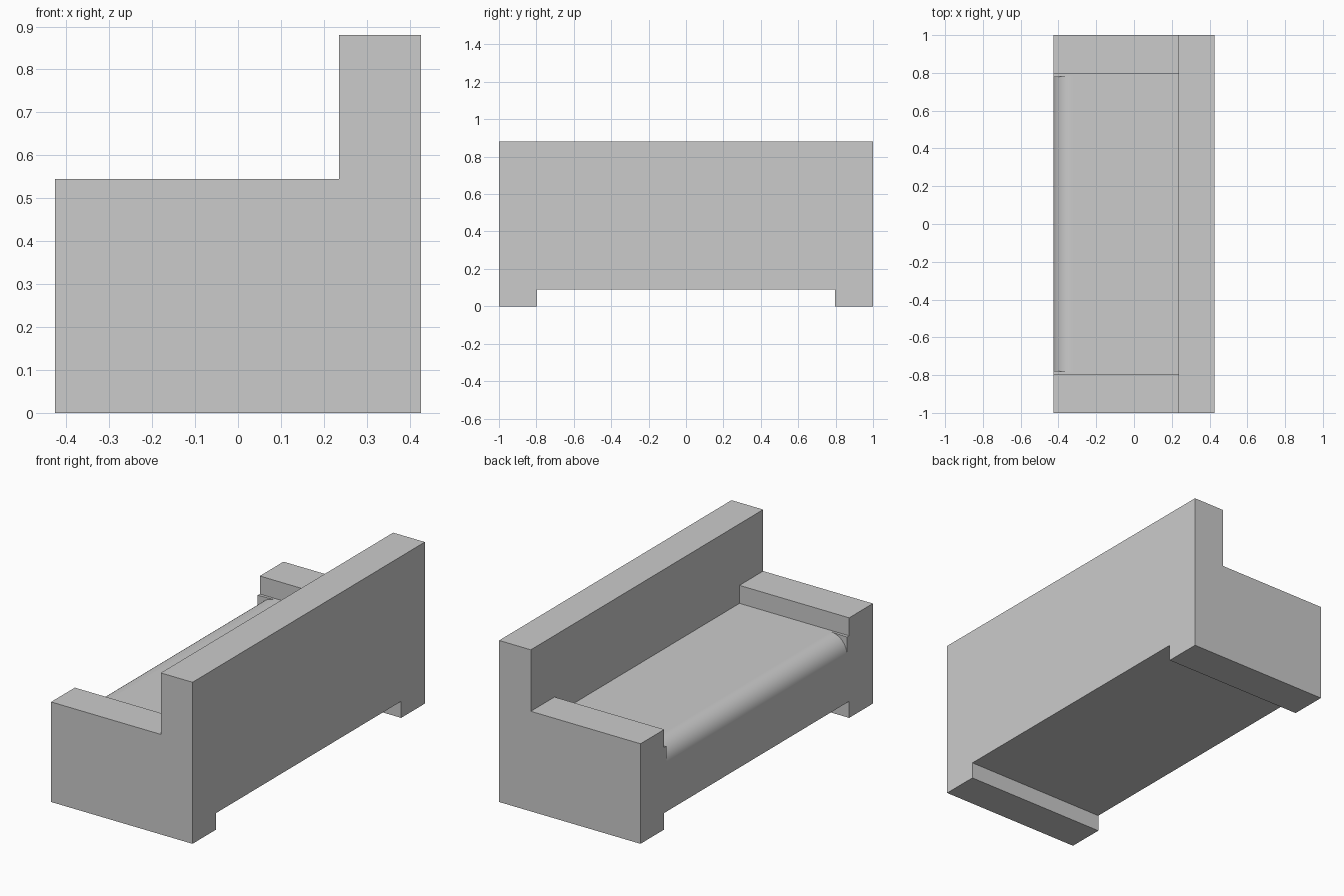
import bpy, bmesh
from math import sin, cos, pi

if "Cube" in bpy.data.objects:
    bpy.data.objects.remove(bpy.data.objects["Cube"])

FRONT, REAR = -0.426, 0.426      # depth limits (x)
BACK_X = 0.235                   # front face of the backrest
INNER = 0.796                    # inner face of the arms (|y|)
FLOOR, SEAT, ARM, TOP = 0.09, 0.447, 0.545, 0.88
R = 0.1                          # roll on the front edge of the seat


def prism(name, points, direction):
    """Closed prism: extrude a planar loop of points along a vector."""
    bm = bmesh.new()
    face = bm.faces.new([bm.verts.new(p) for p in points])
    ext = bmesh.ops.extrude_face_region(bm, geom=[face], use_keep_orig=True)
    verts = [v for v in ext["geom"] if isinstance(v, bmesh.types.BMVert)]
    bmesh.ops.translate(bm, verts=verts, vec=direction)
    bmesh.ops.recalc_face_normals(bm, faces=bm.faces[:])
    mesh = bpy.data.meshes.new(name)
    bm.to_mesh(mesh)
    bm.free()
    obj = bpy.data.objects.new(name, mesh)
    bpy.context.collection.objects.link(obj)
    return obj


def box(name, x0, x1, y0, y1, z0, z1):
    loop = [(x0, y0, z0), (x1, y0, z0), (x1, y1, z0), (x0, y1, z0)]
    return prism(name, loop, (0, 0, z1 - z0))


# Seat and base: side profile with a rolled front edge
N = 12
roll = [(FRONT + R - R * cos(a), -INNER, SEAT - R + R * sin(a))
        for a in (i * pi / 2 / N for i in range(N + 1))]
profile = [(FRONT, -INNER, FLOOR)] + roll + [
    (BACK_X, -INNER, SEAT), (BACK_X, -INNER, FLOOR)]
seat = prism("sofa", profile, (0, 2 * INNER, 0))

# Backrest spans the full width
parts = [box("backrest", BACK_X, REAR, -1, 1, FLOOR, TOP)]

for s in (-1, 1):
    # Arms run full depth down to the floor
    parts.append(box("arm", FRONT, REAR, *sorted((s * INNER, s)), 0, ARM))
    # Thin square corners where the rolled edge meets each arm
    corner = [(FRONT, s * INNER, SEAT - R), (FRONT, s * 0.778, SEAT - R),
              (FRONT + R, s * 0.783, SEAT - R), (FRONT + R, s * INNER, SEAT - R)]
    parts.append(prism("seat_corner", corner, (0, 0, R)))

# Merge the parts into one continuous body
bpy.context.view_layer.objects.active = seat
for part in parts:
    mod = seat.modifiers.new("union", 'BOOLEAN')
    mod.operation = 'UNION'
    mod.solver = 'EXACT'
    mod.object = part
    bpy.ops.object.modifier_apply(modifier=mod.name)
    bpy.data.objects.remove(part, do_unlink=True)

# Clean coplanar seams, then smooth only the rolled edge
bm = bmesh.new()
bm.from_mesh(seat.data)
bmesh.ops.remove_doubles(bm, verts=bm.verts[:], dist=1e-5)
bmesh.ops.dissolve_limit(bm, angle_limit=0.01, verts=bm.verts[:], edges=bm.edges[:])
bm.to_mesh(seat.data)
bm.free()

bpy.ops.object.select_all(action='DESELECT')
seat.select_set(True)
bpy.ops.object.shade_smooth_by_angle(angle=pi / 6)
weighted = seat.modifiers.new("weighted_normals", 'WEIGHTED_NORMAL')
weighted.keep_sharp = True
